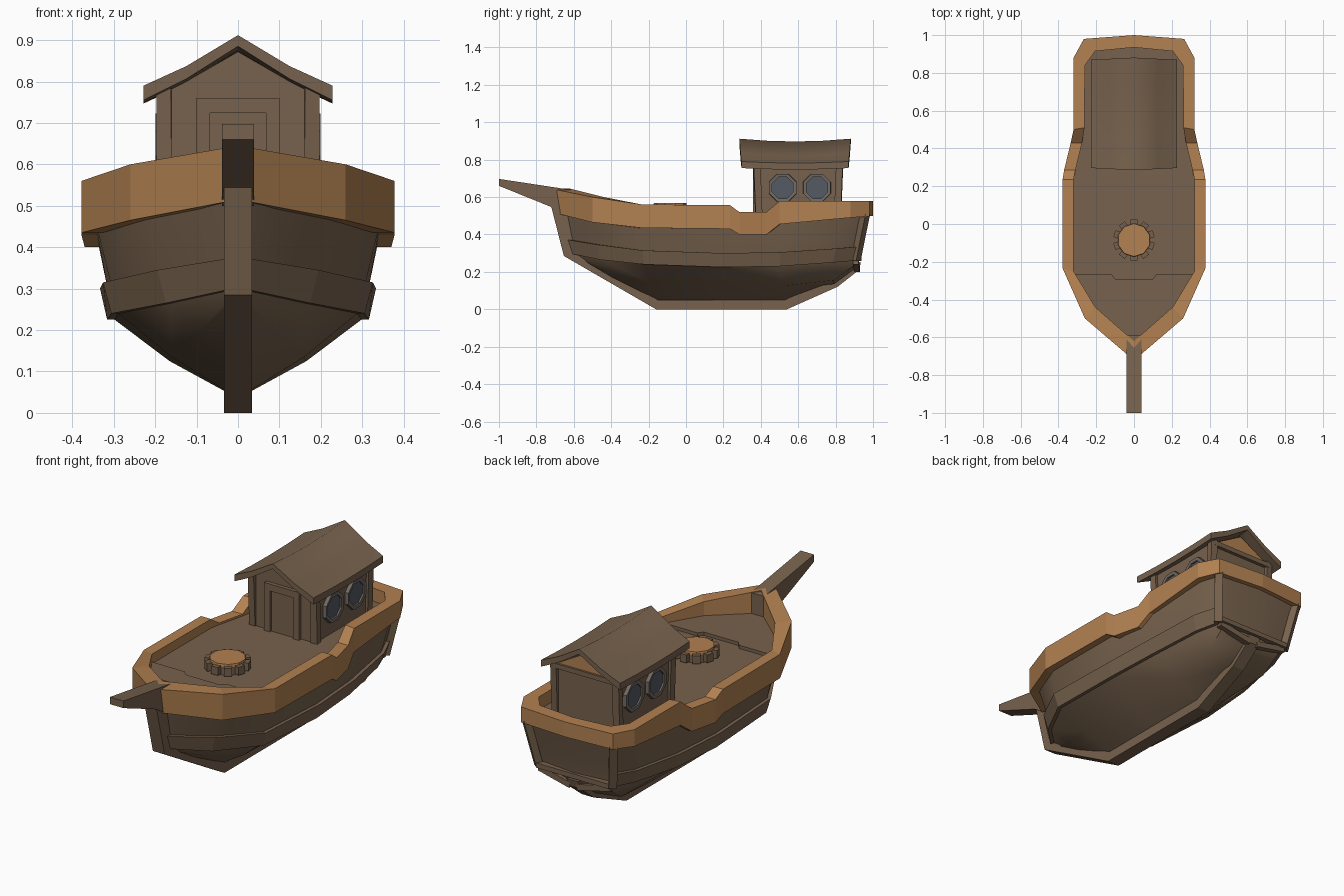
import bpy, bmesh, math
from mathutils import Vector, Matrix

if "Cube" in bpy.data.objects:
    bpy.data.objects.remove(bpy.data.objects["Cube"])


def material(name, rgb):
    m = bpy.data.materials.new(name)
    m.diffuse_color = (*rgb, 1)
    m.use_nodes = True
    m.node_tree.nodes["Principled BSDF"].inputs["Base Color"].default_value = m.diffuse_color
    return m


BROWN = material("weathered brown wood", (0.185, 0.122, 0.074))
ORANGE = material("warm orange wood", (0.45, 0.22, 0.083))
GLASS = material("blue grey glass", (0.09, 0.10, 0.125))
RIM = material("grey window rim", (0.165, 0.145, 0.125))


def finish(name, bm, mat, mirror=False, smooth=0):
    if mirror:
        geo = bmesh.ops.duplicate(bm, geom=bm.verts[:] + bm.edges[:] + bm.faces[:])["geom"]
        for v in geo:
            if isinstance(v, bmesh.types.BMVert):
                v.co.x *= -1
        bmesh.ops.remove_doubles(bm, verts=bm.verts, dist=0.0005)
    bmesh.ops.recalc_face_normals(bm, faces=bm.faces)
    me = bpy.data.meshes.new(name)
    bm.to_mesh(me)
    bm.free()
    me.materials.append(mat)
    ob = bpy.data.objects.new(name, me)
    bpy.context.collection.objects.link(ob)
    if smooth:
        bpy.ops.object.select_all(action='DESELECT')
        ob.select_set(True)
        bpy.context.view_layer.objects.active = ob
        bpy.ops.object.shade_smooth_by_angle(angle=math.radians(smooth))
    return ob


def loft(name, rows, mat, ring=False, around=False, caps=False, mirror=False, smooth=0):
    bm = bmesh.new()
    grid = [[bm.verts.new(p) for p in row] for row in rows]
    n, m = len(rows), len(rows[0])
    for i in range(n if around else n - 1):
        for j in range(m if ring else m - 1):
            a, b = grid[i], grid[(i + 1) % n]
            k = (j + 1) % m
            bm.faces.new((a[j], a[k], b[k], b[j]))
    if caps:
        bm.faces.new(grid[0])
        bm.faces.new(grid[-1])
    bmesh.ops.remove_doubles(bm, verts=bm.verts, dist=0.0005)
    return finish(name, bm, mat, mirror, smooth)


def slab(name, outline, lo, hi, mat, axis="y"):
    """Extrude a 2D outline along an axis."""
    place = {"x": lambda a, b, d: (d, a, b), "y": lambda a, b, d: (a, d, b),
             "z": lambda a, b, d: (a, b, d)}[axis]
    return loft(name, [[place(a, b, d) for a, b in outline] for d in (lo, hi)],
                mat, ring=True, caps=True)


def mirrored(points):
    return points + [(-x, z) for x, z in reversed(points) if x > 0]


def beam(name, p, q, width, depth, mat, mirror=True):
    p, q = Vector(p), Vector(q)
    d = q - p
    bm = bmesh.new()
    bmesh.ops.create_cube(bm, size=1, matrix=Matrix.Translation((p + q) / 2)
                          @ d.to_track_quat('Z', 'Y').to_matrix().to_4x4()
                          @ Matrix.Diagonal((width, depth, d.length, 1)))
    return finish(name, bm, mat, mirror)


# Hull: stations from bow to stern at five levels
gunwale = [(0, -.68, .57), (.235, -.475, .51), (.348, -.23, .48), (.348, .24, .46),
           (.30, .5, .47), (.29, .86, .52), (.25, .965, .54), (0, .985, .54)]
wale_top = [(0, -.64, .375), (.18, -.46, .345), (.308, -.23, .315), (.315, .2, .30),
            (.30, .5, .305), (.265, .8, .325), (.22, .91, .335), (0, .935, .335)]
wale_low = [(0, -.615, .30), (.16, -.45, .265), (.288, -.22, .24), (.298, .2, .225),
            (.28, .5, .23), (.24, .78, .25), (.20, .90, .26), (0, .92, .26)]
bilge = [(0, -.60, .28), (.09, -.41, .20), (.16, -.18, .135), (.165, .2, .125),
         (.16, .52, .125), (.18, .79, .155), (.185, .90, .235), (0, .915, .23)]
keel_line = [(0, -.59, .27), (0, -.38, .15), (0, -.15, .035), (0, .2, .035),
             (0, .53, .035), (0, .79, .13), (0, .90, .21), (0, .905, .215)]
loft("hull", [gunwale, wale_top, wale_low, bilge, keel_line], BROWN, mirror=True, smooth=32)

# Wale: a raised belt along each side
rows = []
for i in range(7):
    a, b = Vector(wale_top[max(i - 1, 0)]), Vector(wale_top[min(i + 1, 6)])
    t = b - a
    out = Vector((t.y, -t.x, 0)).normalized() * 0.018
    top, low = Vector(wale_top[i]), Vector(wale_low[i])
    rows.append([top, top + out, low + out, low])
loft("wale", rows, BROWN, ring=True, caps=True, mirror=True)

# Keel and stem, one bent timber
slab("keel", [(-.728, .60), (-.722, .555), (-.653, .285), (-.16, 0), (.54, 0), (.81, .12),
              (.925, .21), (.935, .25), (.88, .25), (.78, .17), (.53, .05), (-.15, .05),
              (-.59, .30), (-.65, .60)], -.034, .034, BROWN, "x")

# Stern framing: corner posts, cross ledge, lower edge
beam("stern_post", (.252, .958, .51), (.213, .908, .262), .04, .035, BROWN)
beam("stern_ledge", (-.21, .922, .272), (.21, .922, .272), .03, .025, BROWN, False)
beam("stern_edge", (.205, .908, .255), (.02, .915, .215), .03, .03, BROWN)

# Rail: outer x, y, inner x, y, top z, bottom z
rail = [(0, -.722, 0, -.62, .645, .515), (.26, -.5, .205, -.44, .60, .465),
        (.378, -.235, .32, -.25, .56, .435), (.378, .235, .32, .235, .557, .43),
        (.37, .285, .31, .285, .52, .40), (.335, .43, .275, .43, .52, .40),
        (.32, .50, .262, .51, .578, .455), (.32, .88, .26, .84, .578, .49),
        (.265, .98, .205, .915, .578, .497), (0, 1.0, 0, .935, .578, .50)]
loft("rail", [[(ox, oy, t), (ox, oy + (.022 if ox == 0 and oy < 0 else 0), b), (ix, iy, b), (ix, iy, t)]
              for ox, oy, ix, iy, t, b in rail], ORANGE, ring=True, mirror=True)

# Main deck and slightly raised foredeck
edge = [(r[2] + (.01 if r[2] else 0), r[3]) for r in rail]
slab("main_deck", mirrored(edge), .48, .51, BROWN, "z")
slab("foredeck", mirrored([edge[0], edge[1], (.325, -.265), (.12, -.265),
                           (.10, -.29), (0, -.29)]), .50, .527, BROWN, "z")

# Bowsprit
slab("bowsprit", [(-1, .697), (-.59, .635), (-.59, .50), (-.65, .50), (-.728, .55), (-1, .66)],
     -.039, .039, BROWN, "x")

# Capstan: drum, faceted cap and studs
for name, r1, r2, lo, hi, mat in (("capstan_drum", .088, .088, .50, .553, BROWN),
                                  ("capstan_cap", .09, .087, .552, .568, ORANGE)):
    bm = bmesh.new()
    bmesh.ops.create_cone(bm, cap_ends=True, segments=10, radius1=r1, radius2=r2,
                          depth=hi - lo, matrix=Matrix.Translation((0, -.085, (lo + hi) / 2)))
    finish(name, bm, mat)
bm = bmesh.new()
for i in range(10):
    bmesh.ops.create_cube(bm, size=1, matrix=Matrix.Translation((0, -.085, .537))
                          @ Matrix.Rotation((i + .5) * math.tau / 10, 4, 'Z')
                          @ Matrix.Translation((.096, 0, 0))
                          @ Matrix.Diagonal((.026, .038, .042, 1)))
finish("capstan_studs", bm, BROWN)

# Cabin walls, corner posts and rear gable panel
slab("cabin_walls", mirrored([(.18, .49), (.18, .772), (.125, .80), (0, .872)]),
     .378, .822, BROWN)
for label, y0, y1 in (("front", .39, .378), ("rear", .81, .822)):
    beam(f"{label}_cabin_posts", (.177, y0, .49), (.178, y1, .785), .036, .036, BROWN)
slab("rear_gable", [(-.165, .775), (.165, .775), (.12, .80), (0, .868), (-.12, .80)],
     .82, .829, ORANGE)
beam("rear_gable_beam", (-.18, .825, .765), (.18, .825, .765), .03, .025, BROWN, False)

# Door with surrounding frame
slab("door_frame", [(.10, .49), (.10, .76), (-.10, .76), (-.10, .49), (-.067, .49),
                    (-.067, .724), (.067, .724), (.067, .49)], .358, .385, BROWN)
slab("door", [(-.067, .49), (.067, .49), (.067, .724), (-.067, .724)], .37, .385, BROWN)


# Octagonal side windows
def octagon(y, r, x):
    return [(x, y + r * math.cos(a), .65 + r * math.sin(a))
            for a in ((k + .5) * math.tau / 8 for k in range(8))]


for label, y in (("front", .517), ("rear", .70)):
    rings = [octagon(y, r, x) for r, x in ((.081, .175), (.079, .199), (.061, .197), (.061, .175))]
    loft(f"{label}_window_rims", rings, RIM, ring=True, around=True, mirror=True)
    loft(f"{label}_window_glass", [octagon(y, .063, x) for x in (.179, .188)], GLASS,
         ring=True, caps=True, mirror=True)

# Roof: bent gable profile, sagging in the middle
top = [(.228, .79), (.125, .837), (0, .912)]
under = [(.228, .755), (.125, .806), (0, .885)]
profile = (top + [(-x, z) for x, z in reversed(top[:-1])]
           + [(-x, z) for x, z in under] + list(reversed(under[:-1])))
rows = []
for s, sag in ((-1, 0), (-.5, .011), (0, .015), (.5, .011), (1, 0)):
    rows.append([(x, .583 + s * (.298 - .05 * abs(x)), z - sag * (1 - 2 * abs(x)))
                 for x, z in profile])
loft("roof", rows, BROWN, ring=True, caps=True, smooth=63)
